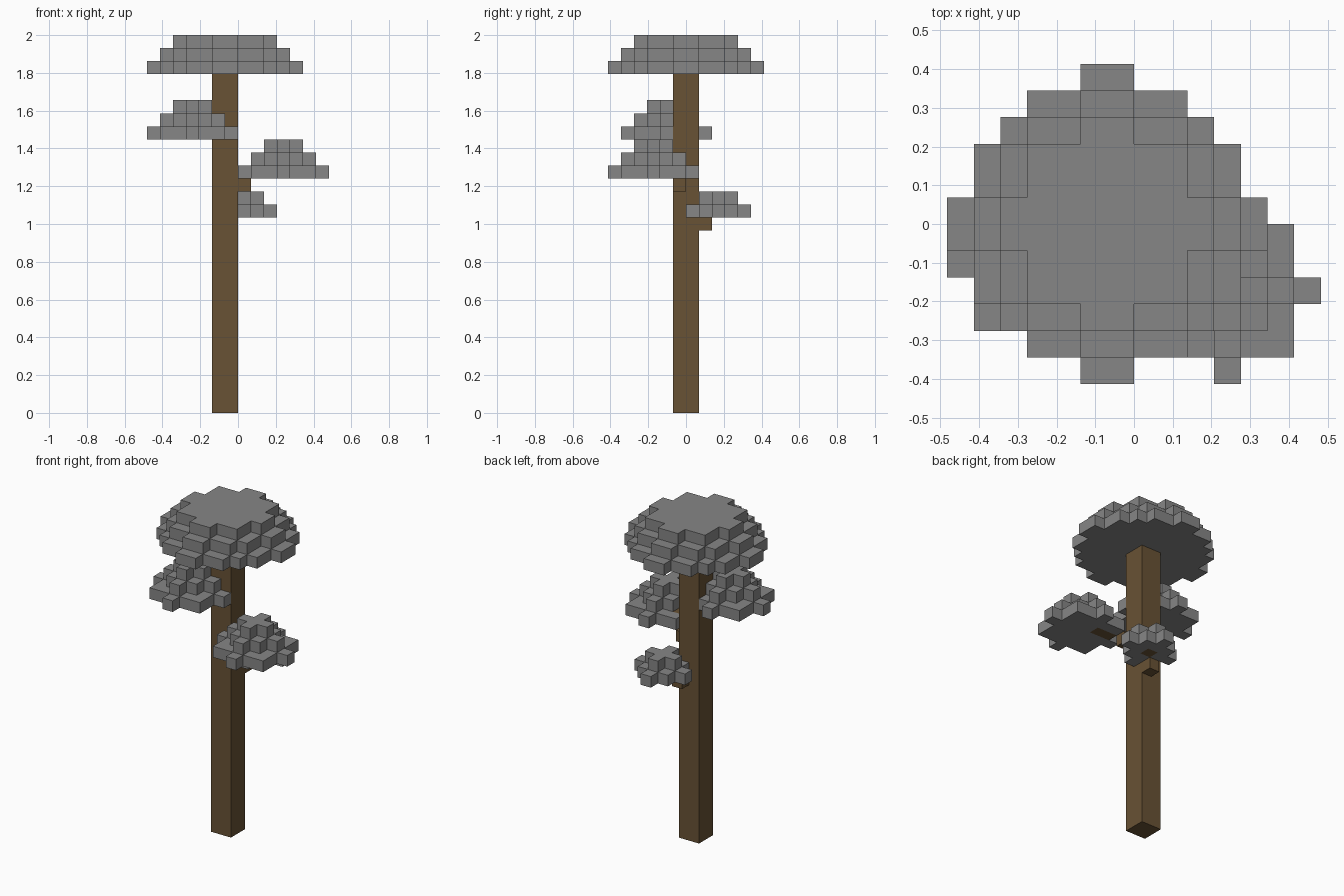
import bpy
import bmesh
from mathutils import Vector

if "Cube" in bpy.data.objects:
    bpy.data.objects.remove(bpy.data.objects["Cube"], do_unlink=True)

U = 2 / 29  # edge of one block


def material(name, rgb):
    mat = bpy.data.materials.new(name)
    mat.use_nodes = True
    mat.diffuse_color = (*rgb, 1)
    bsdf = next(n for n in mat.node_tree.nodes if n.type == "BSDF_PRINCIPLED")
    bsdf.inputs["Base Color"].default_value = (*rgb, 1)
    bsdf.inputs["Roughness"].default_value = 0.9
    return mat


bark = material("brown bark", (0.138, 0.084, 0.035))
leaf = material("grey leaves", (0.24, 0.24, 0.24))


def finish(name, bm, mat):
    bmesh.ops.remove_doubles(bm, verts=bm.verts, dist=U / 100)
    mesh = bpy.data.meshes.new(name)
    bm.to_mesh(mesh)
    bm.free()
    mesh.materials.append(mat)
    obj = bpy.data.objects.new(name, mesh)
    bpy.context.scene.collection.objects.link(obj)


def build_blocks(name, cells, solid, mat):
    """Outer faces of unit blocks; faces against any solid block are left out."""
    bm = bmesh.new()
    for cell in cells:
        centre = Vector(cell) + Vector((0.5, 0.5, 0.5))
        for axis in range(3):
            for sign in (-1, 1):
                n, a, b = Vector(), Vector(), Vector()
                n[axis] = sign
                if tuple(int(c + d) for c, d in zip(cell, n)) in solid:
                    continue
                a[(axis + 1) % 3] = 0.5
                b[(axis + 2) % 3] = 0.5 * sign
                mid = centre + n / 2
                corners = (mid - a - b, mid + a - b, mid + a + b, mid - a + b)
                bm.faces.new([bm.verts.new(p * U) for p in corners])
    finish(name, bm, mat)


def dome(cx, cy, z, radii_squared):
    """Stack of round block layers around a centre point, widest at the bottom."""
    return {(x, y, z + i)
            for i, r2 in enumerate(radii_squared)
            for x in range(-9, 9) for y in range(-9, 9)
            if (x + 0.5 - cx) ** 2 + (y + 0.5 - cy) ** 2 <= r2}


# Trunk blocks, and branches leading from the trunk into each leaf cluster
trunk = {(x, y, z) for x in (-2, -1) for y in (-1, 0) for z in range(26)}
branches = {
    "front_branch": {(0, -1, 17), (1, -2, 18), (2, -2, 18)},
    "back_branch": {(-1, 1, 14), (0, 2, 15)},
    "side_branch": {(-3, -2, 21)},
}
wood = trunk.union(*branches.values())

# Leaf clusters
leaves = {
    "crown_leaves": dome(-1, 0, 26, (31, 21, 13)),
    "side_leaves": dome(-3.5, -1.5, 21, (9, 4, 1)),
    "front_leaves": dome(3.5, -2.5, 18, (9, 4, 1)),
    "back_leaves": dome(0.5, 2.5, 15, (4, 1)),
}
solid = wood.union(*leaves.values())

for name, cells in leaves.items():
    build_blocks(name, cells - wood, solid, leaf)
for name, cells in branches.items():
    build_blocks(name, cells, solid, bark)

# Trunk as one tall square post
bm = bmesh.new()
bmesh.ops.create_cube(bm, size=1)
bmesh.ops.scale(bm, vec=(2 * U, 2 * U, 26 * U), verts=bm.verts)
bmesh.ops.translate(bm, vec=(-U, 0, 13 * U), verts=bm.verts)
finish("trunk", bm, bark)
